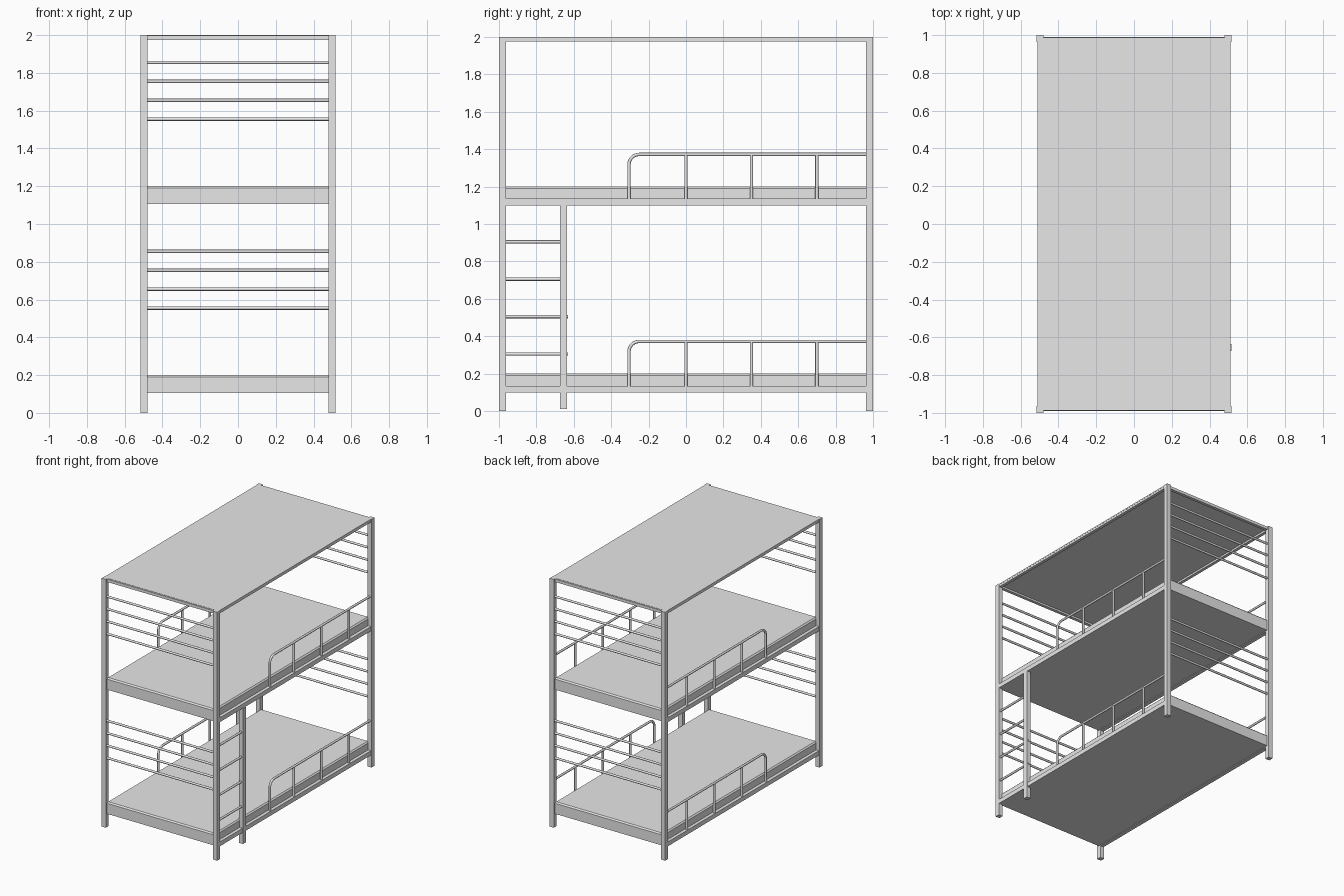
import bpy
import bmesh
from math import sin, cos, pi
from mathutils import Vector

cube = bpy.data.objects.get("Cube")
if cube:
    bpy.data.objects.remove(cube, do_unlink=True)

# One plain grey covers the whole frame
GREY = (0.8, 0.8, 0.8, 1)
grey = bpy.data.materials.new("light_grey")
grey.use_nodes = True
grey.diffuse_color = GREY
for node in grey.node_tree.nodes:
    if node.type == 'BSDF_PRINCIPLED':
        node.inputs["Base Color"].default_value = GREY


def box(name, low, high, chamfer=0):
    """Box between two corners, with optional chamfer round the top."""
    low, high = Vector(low), Vector(high)
    bm = bmesh.new()
    bmesh.ops.create_cube(bm, size=1)
    for v in bm.verts:
        v.co = (low + high) / 2 + v.co * (high - low)
    if chamfer:
        rim = [e for e in bm.edges if all(v.co.z > high.z - 1e-5 for v in e.verts)]
        bmesh.ops.bevel(bm, geom=rim, offset=chamfer, segments=1, affect='EDGES')
    mesh = bpy.data.meshes.new(name)
    bm.to_mesh(mesh)
    bm.free()
    mesh.materials.append(grey)
    obj = bpy.data.objects.new(name, mesh)
    bpy.context.collection.objects.link(obj)
    return obj


def tube(name, points, radius=0.009):
    """Round bar swept along a path."""
    curve = bpy.data.curves.new(name, 'CURVE')
    curve.dimensions = '3D'
    curve.bevel_depth = radius
    curve.bevel_resolution = 2
    curve.use_fill_caps = True
    spline = curve.splines.new('POLY')
    spline.points.add(len(points) - 1)
    for p, co in zip(spline.points, points):
        p.co = (*co, 1)
    spline.use_smooth = True
    curve.materials.append(grey)
    obj = bpy.data.objects.new(name, curve)
    bpy.context.collection.objects.link(obj)
    return obj


OUT = 0.515       # outer face of the posts in x
POST = 0.037      # post thickness
IN_X, IN_Y = OUT - POST, 1 - POST
MID_X, MID_Y = OUT - POST / 2, 1 - POST / 2
SIDES = {"left": 1, "right": -1}
ENDS = {"front": -1, "back": 1}


def span(sign, a, b):
    """Ordered pair of values mirrored by sign."""
    return sorted((sign * a, sign * b))


# Corner posts
for side, sx in SIDES.items():
    for end, sy in ENDS.items():
        x, y = span(sx, IN_X, OUT), span(sy, IN_Y, 1)
        box(f"{end}_{side}_post", (x[0], y[0], 0), (x[1], y[1], 2))

# Two bunks: mattress, side rails, end bars and guard rails
for level, base in {"lower": 0, "upper": 1}.items():
    box(f"{level}_mattress", (-0.485, -0.982, base + 0.105),
        (0.485, 0.982, base + 0.2), chamfer=0.01)

    for side, sx in SIDES.items():
        x = span(sx, IN_X, OUT - 0.004)
        box(f"{level}_{side}_side_rail", (x[0], -IN_Y, base + 0.1),
            (x[1], IN_Y, base + 0.135))
        # Guard rail with a rounded front corner
        gx, gy, top, bend = sx * MID_X, -0.305, base + 0.372, 0.055
        path = [(gx, gy, base + 0.13)]
        for i in range(9):
            a = pi / 2 * i / 8
            path.append((gx, gy + bend * (1 - cos(a)), top - bend * (1 - sin(a))))
        path.append((gx, IN_Y + 0.01, top))
        tube(f"{level}_{side}_guard_rail", path)
        for n, y in enumerate((0, 0.35, 0.7), 1):
            tube(f"{level}_{side}_guard_upright_{n}",
                 [(gx, y, base + 0.13), (gx, y, top)])

    for end, sy in ENDS.items():
        for n in range(4):
            z = base + 0.555 + 0.1 * n
            tube(f"{level}_{end}_end_bar_{n + 1}",
                 [(-IN_X - 0.01, sy * MID_Y, z), (IN_X + 0.01, sy * MID_Y, z)])

# Canopy frame and sheet
for side, sx in SIDES.items():
    x = span(sx, 0.485, 0.51)
    box(f"canopy_{side}_bar", (x[0], -IN_Y, 1.975), (x[1], IN_Y, 1.998))
for end, sy in ENDS.items():
    y = span(sy, 0.962, 0.987)
    box(f"canopy_{end}_bar", (-IN_X, y[0], 1.975), (IN_X, y[1], 1.998))
box("canopy_sheet", (-0.511, -0.977, 1.99), (0.511, 0.977, 2))

# Ladder beside the front left post
LADDER_Y = -0.654
box("ladder_stile", (IN_X, LADDER_Y - POST / 2, 0.01),
    (OUT, LADDER_Y + POST / 2, 1.1))
for n in range(4):
    z = 0.305 + 0.2 * n
    end_y = LADDER_Y + (0.024 if n < 2 else 0)
    tube(f"ladder_rung_{n + 1}", [(MID_X, -IN_Y - 0.01, z), (MID_X, end_y, z)])
